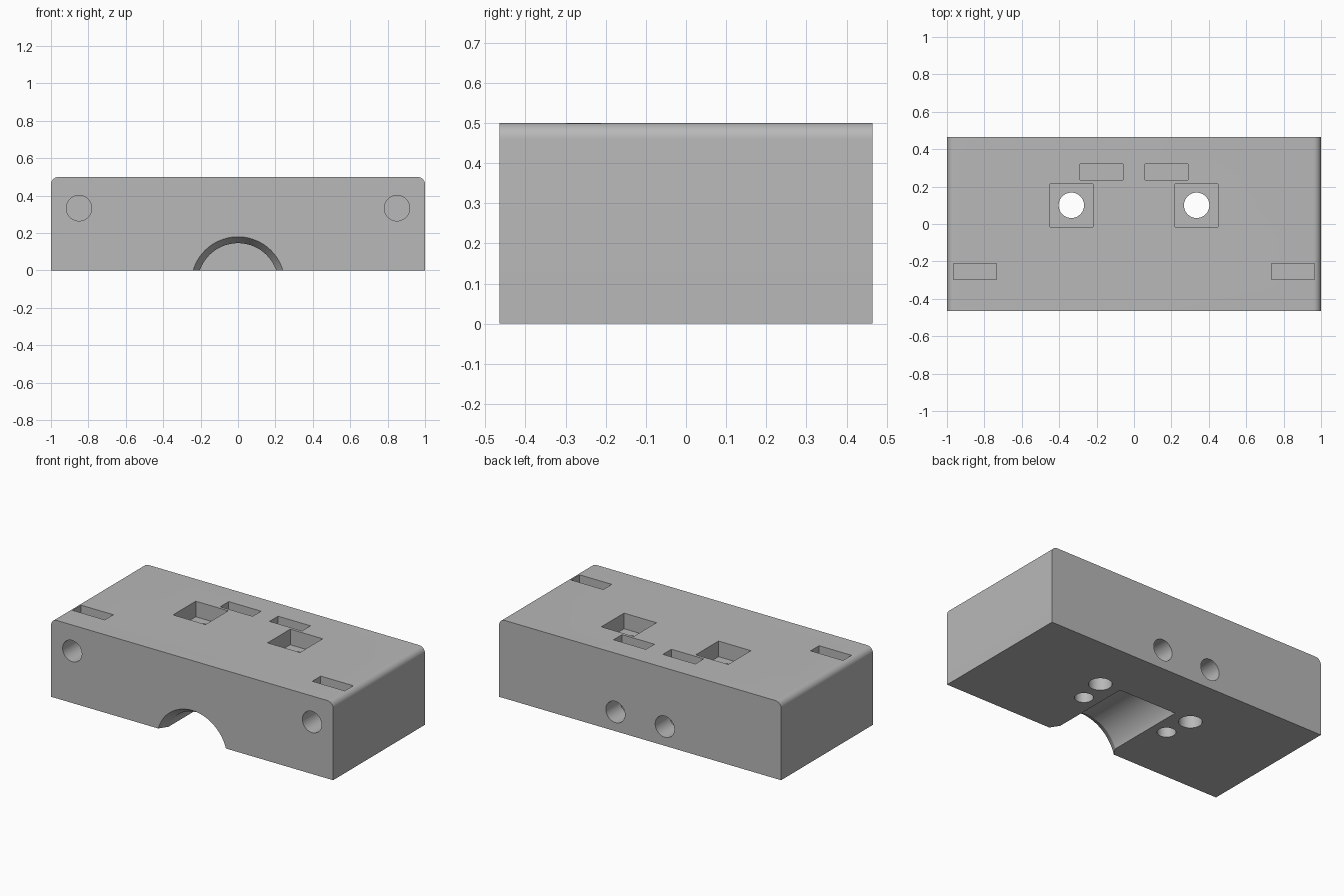
import bpy, bmesh, math
from mathutils import Matrix, Vector

cube = bpy.data.objects.get("Cube")
if cube:
    bpy.data.objects.remove(cube, do_unlink=True)

WIDTH, DEPTH, HEIGHT = 2.0, 0.93, 0.5
FRONT, BACK = -DEPTH / 2, DEPTH / 2
BORE = 0.068
OVER = 0.05  # how far cutters stick out of the block

grey = bpy.data.materials.new("plain_grey")
grey.use_nodes = True
colour = (0.48, 0.48, 0.48, 1)
grey.diffuse_color = colour
grey.node_tree.nodes["Principled BSDF"].inputs["Base Color"].default_value = colour


def finish(name, bm):
    mesh = bpy.data.meshes.new(name)
    bmesh.ops.recalc_face_normals(bm, faces=bm.faces)
    bm.to_mesh(mesh)
    bm.free()
    mesh.materials.append(grey)
    obj = bpy.data.objects.new(name, mesh)
    bpy.context.collection.objects.link(obj)
    return obj


def box(name, low, high):
    bm = bmesh.new()
    low, high = Vector(low), Vector(high)
    bmesh.ops.create_cube(bm, size=1, matrix=Matrix.Translation((low + high) / 2)
                          @ Matrix.Diagonal((*(high - low), 1)))
    return finish(name, bm)


def rod(name, start, end, r1, r2=None, sides=48):
    """Cylinder or cone between two points."""
    start, end = Vector(start), Vector(end)
    axis = end - start
    turn = Vector((0, 0, 1)).rotation_difference(axis).to_matrix().to_4x4()
    bm = bmesh.new()
    bmesh.ops.create_cone(bm, cap_ends=True, segments=sides, radius1=r1,
                          radius2=r1 if r2 is None else r2, depth=axis.length,
                          matrix=Matrix.Translation((start + end) / 2) @ turn)
    return finish(name, bm)


# Block with the two long top side edges rounded
block = box("mount_block", (-WIDTH / 2, FRONT, 0), (WIDTH / 2, BACK, HEIGHT))
bm = bmesh.new()
bm.from_mesh(block.data)
edges = [e for e in bm.edges
         if all(v.co.z > HEIGHT - 0.01 for v in e.verts)
         and abs(e.verts[0].co.x - e.verts[1].co.x) < 0.01]
bmesh.ops.bevel(bm, geom=edges, offset=0.04, segments=8, profile=0.5, affect='EDGES')
bm.to_mesh(block.data)
bm.free()

cutters = []

# Arched channel underneath, flared at the front mouth
channel_z, flare = -0.07, 0.055
cutters.append(rod("channel_cutter", (0, FRONT - OVER, channel_z), (0, 0.12, channel_z),
                   0.216, sides=96))
cutters.append(rod("flare_cutter", (0, FRONT - flare, channel_z), (0, FRONT + flare, channel_z),
                   0.284, 0.216, sides=96))

for side in (-1, 1):
    # Square pockets with through holes
    x, y, half = side * 0.335, 0.1, 0.115
    cutters.append(box("pocket_cutter", (x - half, y - half, HEIGHT - 0.1),
                       (x + half, y + half, HEIGHT + OVER)))
    cutters.append(rod("through_hole_cutter", (x, y, -OVER), (x, y, HEIGHT), BORE))

    # Narrow top slots meeting the front and back screw holes
    for x, y, floor in ((0.85, -0.255, 0.215), (0.175, 0.277, 0.02)):
        x *= side
        cutters.append(box("slot_cutter", (x - half, y - 0.043, floor),
                           (x + half, y + 0.043, HEIGHT + OVER)))
    cutters.append(rod("front_hole_cutter", (side * 0.85, FRONT - OVER, 0.333),
                       (side * 0.85, -0.12, 0.333), BORE))
    cutters.append(rod("back_hole_cutter", (side * 0.175, BACK + OVER, 0.123),
                       (side * 0.175, 0.19, 0.123), BORE))

    # Small blind holes underneath
    cutters.append(rod("small_hole_cutter", (side * 0.307, -0.078, -OVER),
                       (side * 0.307, -0.078, 0.25), 0.054))

# Apply every cut, then drop the cutters
bpy.ops.object.select_all(action='DESELECT')
block.select_set(True)
bpy.context.view_layer.objects.active = block
for cutter in cutters:
    cutter.hide_render = True
    cut = block.modifiers.new("cut", 'BOOLEAN')
    cut.operation = 'DIFFERENCE'
    cut.solver = 'EXACT'
    cut.object = cutter
    bpy.ops.object.modifier_apply(modifier=cut.name)
    bpy.data.objects.remove(cutter, do_unlink=True)

bpy.ops.object.shade_smooth_by_angle(angle=math.radians(25))
